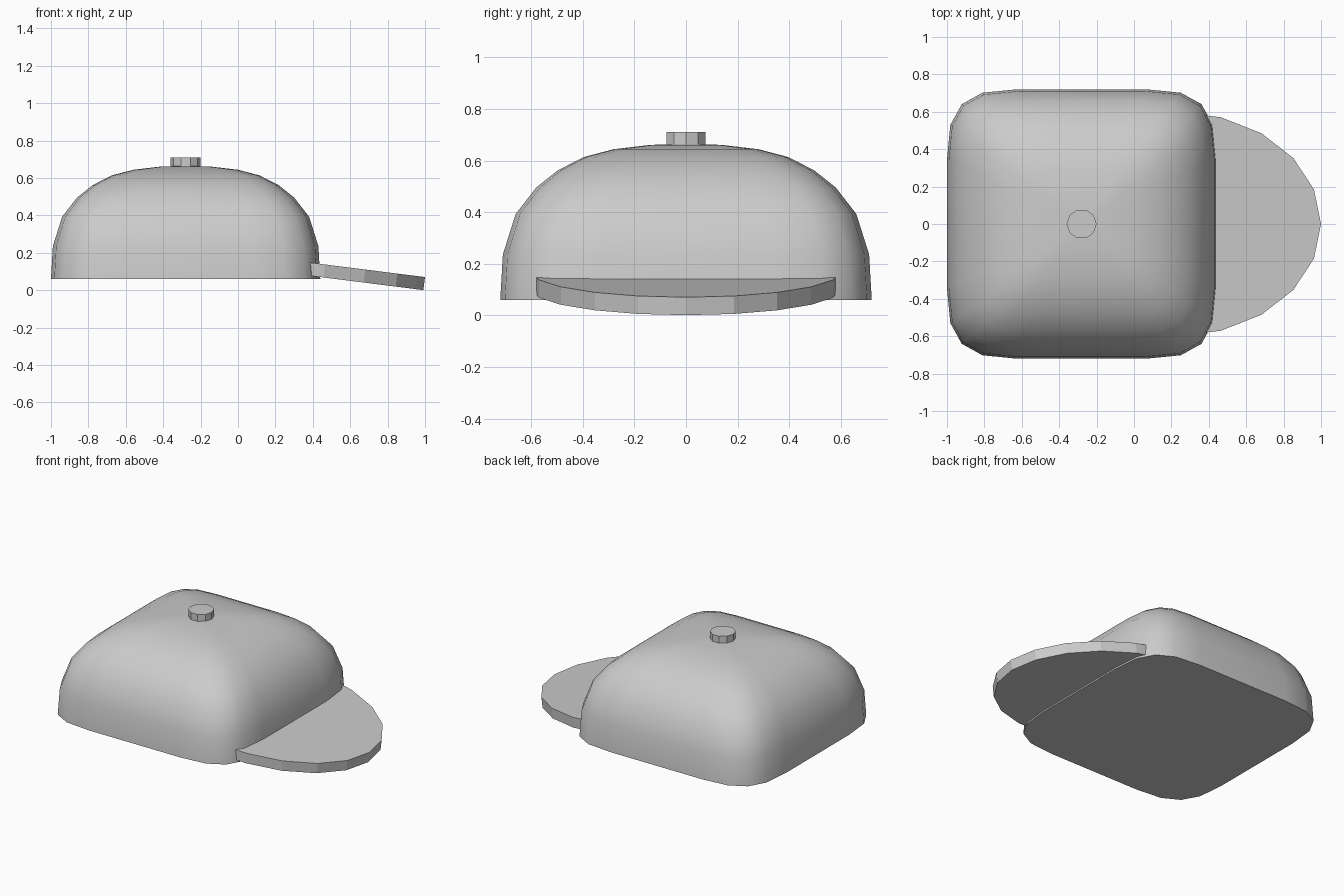
import bpy, bmesh, math
from mathutils import Matrix

if "Cube" in bpy.data.objects:
    bpy.data.objects.remove(bpy.data.objects["Cube"])

grey = bpy.data.materials.new("cap_grey")
grey.diffuse_color = (0.6, 0.6, 0.6, 1)
grey.use_nodes = True
grey.node_tree.nodes["Principled BSDF"].inputs["Base Color"].default_value = grey.diffuse_color


def add_object(name, bm):
    bmesh.ops.recalc_face_normals(bm, faces=bm.faces[:])
    mesh = bpy.data.meshes.new(name)
    bm.to_mesh(mesh)
    bm.free()
    mesh.materials.append(grey)
    ob = bpy.data.objects.new(name, mesh)
    bpy.context.collection.objects.link(ob)
    return ob


# Crown: rounded-square outline scaled up a domed profile
CX, R, BASE, H = -0.28, 0.72, 0.06, 0.605
quarter = [(1, 0), (1, .48), (.975, .736), (.89, .89), (.736, .975), (.48, 1)]
outline = []
for k in range(4):
    for x, y in quarter:
        for _ in range(k):
            x, y = -y, x
        outline.append((x, y))
profile = [(1, 0), (.986, .29), (.917, .55), (.806, .72), (.69, .83),
           (.55, .915), (.39, .965), (.19, .993)]
bm = bmesh.new()
rings = [[bm.verts.new((CX + R * s * x, R * s * y, BASE + H * z)) for x, y in outline]
         for s, z in profile]
n = len(outline)
for lo, hi in zip(rings, rings[1:]):
    for i in range(n):
        j = (i + 1) % n
        bm.faces.new((lo[i], lo[j], hi[j], hi[i]))
bm.faces.new(rings[0][::-1])
peak = bm.verts.new((CX, 0, BASE + H))
for i in range(n):
    bm.faces.new((rings[-1][i], rings[-1][(i + 1) % n], peak))
crown = add_object("crown", bm)
bpy.ops.object.select_all(action='DESELECT')
crown.select_set(True)
bpy.context.view_layer.objects.active = crown
bpy.ops.object.shade_smooth_by_angle(angle=math.radians(50))

# Brim: tilted half-ellipse slab running into the crown
tilt = math.radians(7.2)
bm = bmesh.new()
edge = [math.radians(-90 + 18 * i) for i in range(11)]
bottom = [bm.verts.new((.781 * math.cos(a), .6 * math.sin(a), -.07)) for a in edge]
top = [bm.verts.new((.781 * math.cos(a), .6 * math.sin(a), 0)) for a in edge]
bm.faces.new(bottom[::-1])
bm.faces.new(top)
for i in range(len(edge)):
    j = (i + 1) % len(edge)
    bm.faces.new((bottom[i], bottom[j], top[j], top[i]))
bm.transform(Matrix.Translation((.225, 0, .168)) @ Matrix.Rotation(tilt, 4, 'Y'))
add_object("brim", bm)

# Button on the peak
bm = bmesh.new()
bmesh.ops.create_cone(bm, cap_ends=True, segments=10, radius1=.08, radius2=.08, depth=.07,
                      matrix=Matrix.Translation((CX, 0, .675)) @ Matrix.Rotation(math.pi / 2, 4, 'Z'))
add_object("button", bm)
